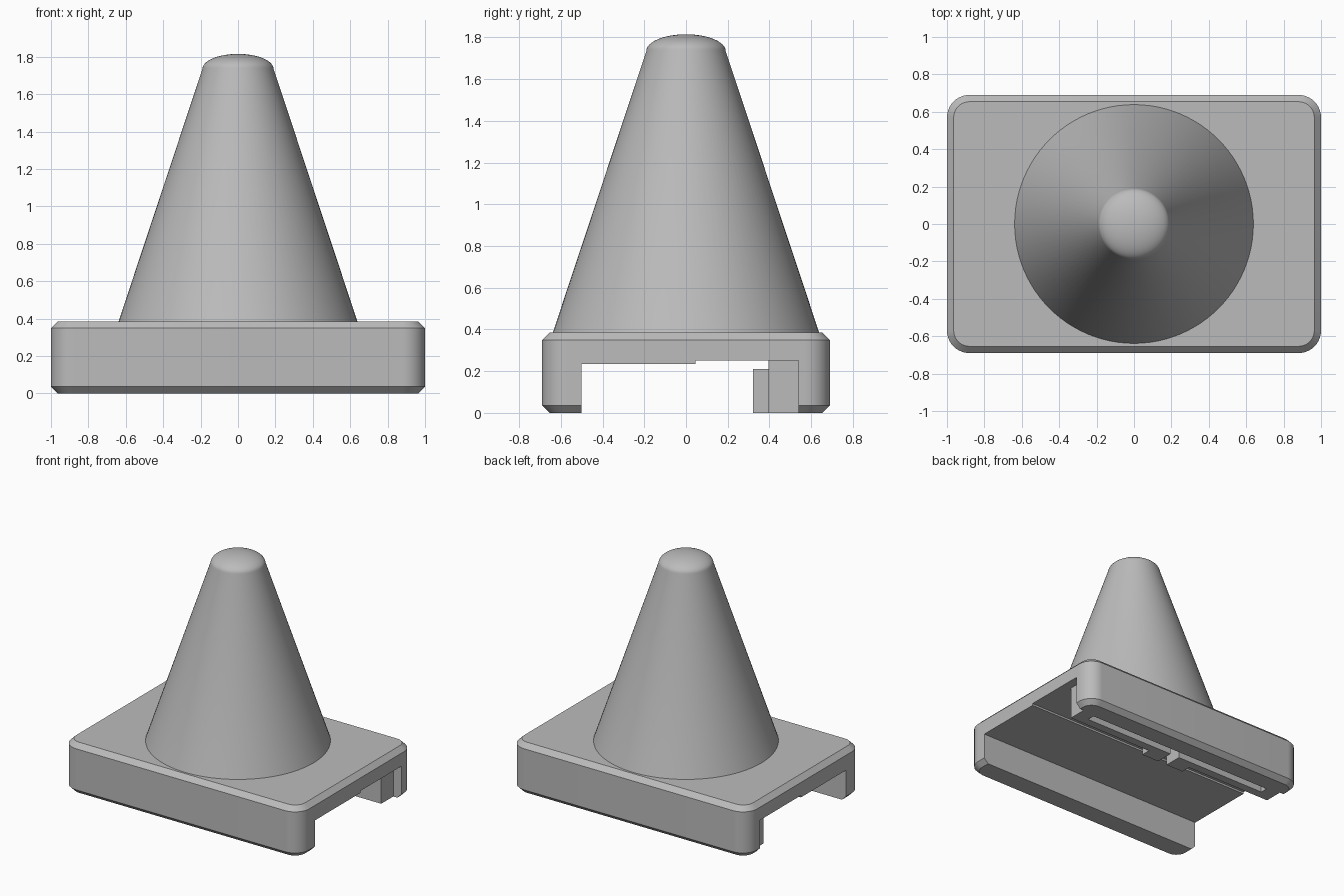
import bpy, bmesh, math

cube = bpy.data.objects.get("Cube")
if cube:
    bpy.data.objects.remove(cube, do_unlink=True)

# One plain grey for the whole model
GREY = (0.5, 0.5, 0.5, 1.0)
grey = bpy.data.materials.new("plain grey")
grey.use_nodes = True
grey.diffuse_color = GREY
grey.node_tree.nodes["Principled BSDF"].inputs["Base Color"].default_value = GREY


def make_object(name, bm):
    bmesh.ops.recalc_face_normals(bm, faces=bm.faces)
    mesh = bpy.data.meshes.new(name)
    bm.to_mesh(mesh)
    bm.free()
    mesh.materials.append(grey)
    obj = bpy.data.objects.new(name, mesh)
    bpy.context.collection.objects.link(obj)
    return obj


def activate(obj):
    bpy.ops.object.select_all(action='DESELECT')
    obj.select_set(True)
    bpy.context.view_layer.objects.active = obj


def smooth(obj):
    activate(obj)
    bpy.ops.object.shade_smooth_by_angle(angle=math.radians(30))


def loft(name, rings):
    """Skin a stack of equal-length rings and cap both ends."""
    bm = bmesh.new()
    loops = [[bm.verts.new(p) for p in ring] for ring in rings]
    for a, b in zip(loops, loops[1:]):
        for i in range(len(a)):
            j = (i + 1) % len(a)
            bm.faces.new((a[i], a[j], b[j], b[i]))
    bm.faces.new(loops[0])
    bm.faces.new(loops[-1])
    return make_object(name, bm)


def rounded_ring(inset, z, hx=1.0, hy=0.69, radius=0.12, steps=10):
    r = radius - inset
    ring = []
    for k, (sx, sy) in enumerate(((1, 1), (-1, 1), (-1, -1), (1, -1))):
        for s in range(steps + 1):
            a = (k + s / steps) * math.pi / 2
            ring.append((sx * (hx - radius) + r * math.cos(a),
                         sy * (hy - radius) + r * math.sin(a), z))
    return ring


def circle_ring(r, z, steps=96):
    return [(r * math.cos(i * math.tau / steps),
             r * math.sin(i * math.tau / steps), z) for i in range(steps)]


# Base block with chamfered top and bottom rims
base = loft("base", [rounded_ring(0.036, 0), rounded_ring(0, 0.036),
                     rounded_ring(0, 0.349), rounded_ring(0.036, 0.385)])

# Stepped channel cut through the underside
channel = [(-0.5, -0.2), (0.54, -0.2), (0.54, 0.25),
           (0.045, 0.25), (0.045, 0.235), (-0.5, 0.235)]
cutter = loft("channel_cutter", [[(x, y, z) for y, z in channel] for x in (-1.2, 1.2)])
cutter.hide_render = True
cut = base.modifiers.new("channel", 'BOOLEAN')
cut.operation = 'DIFFERENCE'
cut.solver = 'EXACT'
cut.object = cutter
activate(base)
bpy.ops.object.modifier_apply(modifier=cut.name)
bpy.data.objects.remove(cutter, do_unlink=True)
smooth(base)


def mirrored_prism(name, plan, z0, z1):
    obj = loft(name, [[(x, y, z) for x, y in plan] for z in (z0, z1)])
    obj.modifiers.new("mirror", 'MIRROR').use_clip = True
    activate(obj)
    bpy.ops.object.modifier_apply(modifier="mirror")
    return obj


# Pair of spring arms with catches, meeting at a small gap in the middle
arm = [(0.04, 0.32), (0.19, 0.32), (0.19, 0.395), (0.93, 0.395), (0.93, 0.54),
       (0, 0.54), (0, 0.52), (0.82, 0.52), (0.82, 0.46), (0.04, 0.46)]
mirrored_prism("spring_catch", arm, 0, 0.21)

# Posts joining the arms to the channel roof
post = [(0.82, 0.395), (0.93, 0.395), (0.93, 0.54), (0.82, 0.54)]
mirrored_prism("spring_post", post, 0.21, 0.252)

# Tapered cone with a low domed tip
rings = [circle_ring(0.64, 0.38), circle_ring(0.19, 1.735)]
for i in range(1, 12):
    a = i / 12 * math.pi / 2
    rings.append(circle_ring(0.19 * math.cos(a), 1.735 + 0.08 * math.sin(a)))
cone = loft("cone", rings)
smooth(cone)
